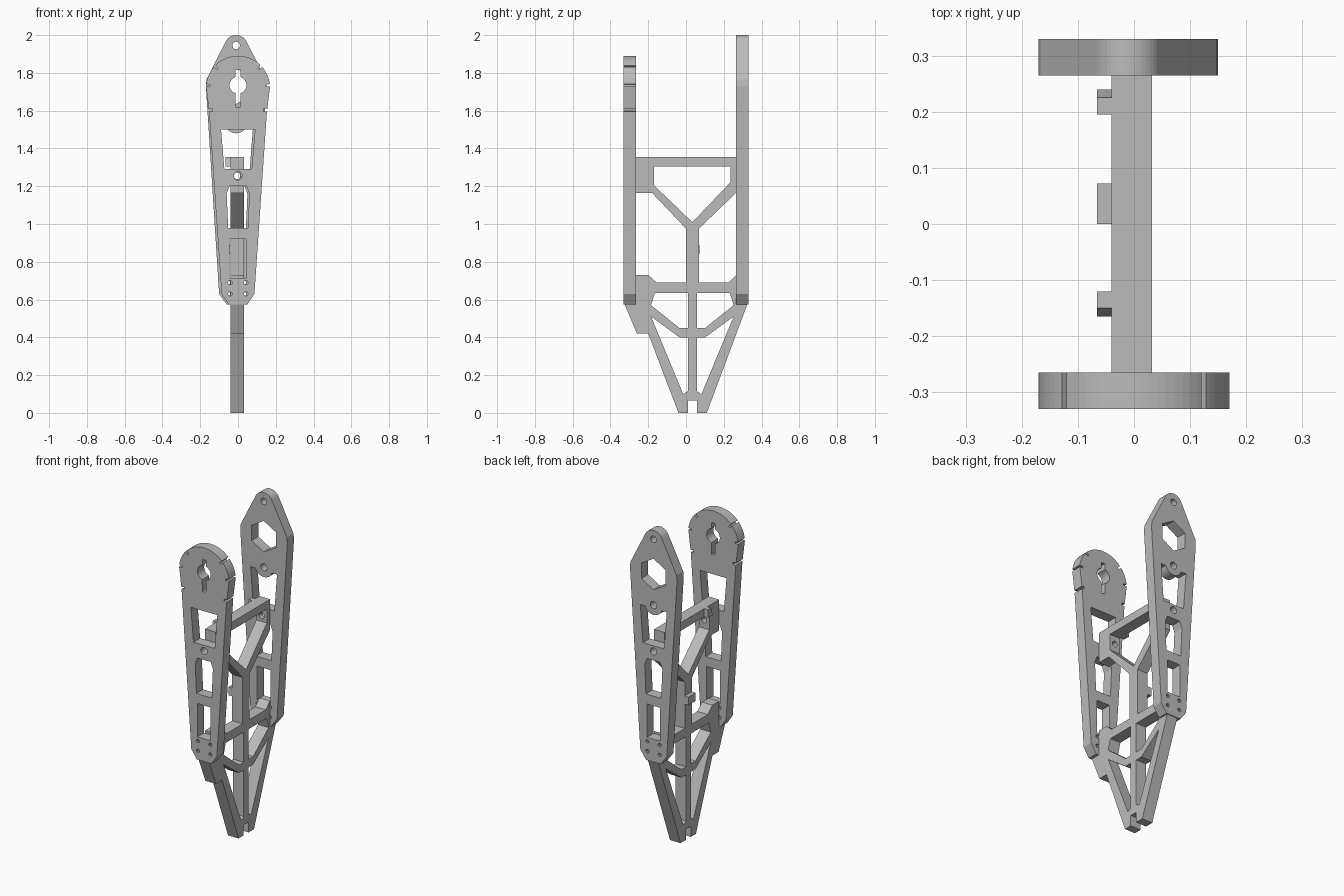
import bpy, bmesh
from math import sin, cos, pi, radians
from mathutils import Matrix

cube = bpy.data.objects.get("Cube")
if cube:
    bpy.data.objects.remove(cube, do_unlink=True)

grey = bpy.data.materials.new("plain grey")
grey.use_nodes = True
grey.diffuse_color = (0.5, 0.5, 0.5, 1)
grey.node_tree.nodes["Principled BSDF"].inputs["Base Color"].default_value = (0.5, 0.5, 0.5, 1)


def arc(cx, cy, r, start, end, n):
    """Points on an arc, angles in degrees."""
    angles = [radians(start + (end - start) * i / n) for i in range(n + 1)]
    return [(cx + r * cos(a), cy + r * sin(a)) for a in angles]


def circle(cx, cy, r, n=20, start=0):
    return arc(cx, cy, r, start, start + 360, n)[:-1]


def mirrored(half, centre=0):
    """Close a half outline with its mirror image."""
    return half + [(2 * centre - u, v) for u, v in reversed(half)]


def flip(loop, centre):
    return [(2 * centre - u, v) for u, v in loop]


def slab(name, loops, thickness, matrix):
    """Extrude an outline with holes into a solid board."""
    curve = bpy.data.curves.new(name, 'CURVE')
    curve.dimensions = '2D'
    curve.fill_mode = 'BOTH'
    curve.extrude = thickness / 2
    for loop in loops:
        spline = curve.splines.new('POLY')
        spline.points.add(len(loop) - 1)
        for point, (u, v) in zip(spline.points, loop):
            point.co = (u, v, 0, 1)
        spline.use_cyclic_u = True
    temp = bpy.data.objects.new(name + "_curve", curve)
    bpy.context.collection.objects.link(temp)
    graph = bpy.context.evaluated_depsgraph_get()
    mesh = bpy.data.meshes.new_from_object(temp.evaluated_get(graph))
    bpy.data.objects.remove(temp, do_unlink=True)
    mesh.transform(matrix)
    bm = bmesh.new()
    bm.from_mesh(mesh)
    bmesh.ops.remove_doubles(bm, verts=bm.verts, dist=1e-5)
    bmesh.ops.recalc_face_normals(bm, faces=bm.faces)
    for face in bm.faces:
        face.smooth = False
    bm.to_mesh(mesh)
    bm.free()
    mesh.materials.clear()
    mesh.materials.append(grey)
    obj = bpy.data.objects.new(name, mesh)
    bpy.context.collection.objects.link(obj)
    return obj


def facing_front(y):
    return Matrix(((1, 0, 0, 0), (0, 0, -1, y), (0, 1, 0, 0), (0, 0, 0, 1)))


def facing_side(x):
    return Matrix(((0, 0, 1, x), (1, 0, 0, 0), (0, 1, 0, 0), (0, 0, 0, 1)))


def lower_holes(c):
    """Bolt hole, two lower windows and the joint relief holes of a plate."""
    holes = [
        circle(c, 1.255, 0.022),
        mirrored([(c + 0.045, 1.2), (c + 0.06, 1.16), (c + 0.052, 0.98)], c),
        mirrored([(c + 0.045, 0.92), (c + 0.045, 0.715)], c),
    ]
    for z in (0.69, 0.63):
        for side in (-1, 1):
            holes.append(circle(c + side * 0.042, z, 0.011, 10))
    return holes


# Front plate: round head with notches
def notch(angle):
    edge = arc(0, 1.72, 0.17, angle - 2, angle + 2, 1)
    floor = arc(0, 1.72, 0.148, angle - 2, angle + 2, 1)
    return [edge[0], floor[0], floor[1], edge[1]]


half = [(0.05, 0.575), (0.087, 0.63), (0.153, 1.595), (0.135, 1.597),
        (0.136, 1.612), (0.155, 1.61)]
half += notch(5) + arc(0, 1.72, 0.17, 10, 38, 5) + notch(43) + arc(0, 1.72, 0.17, 48, 87, 7)
keyhole = ([(0.012, 1.62)] + arc(0, 1.735, 0.045, -74, 74, 10) + [(0.012, 1.815)])
front_window = mirrored([(0.09, 1.5), (0.072, 1.29)])
slab("front_plate", [mirrored(half), mirrored(keyhole), front_window] + lower_holes(0),
     0.065, facing_front(-0.2975))

# Back plate: pointed head with hexagonal opening
C = -0.01
half = [(C + 0.05, 0.575), (C + 0.09, 0.63), (C + 0.16, 1.73), (C + 0.157, 1.765)]
half += arc(C, 1.938, 0.062, 26, 86, 7)
back_window = [(C - 0.09, 1.52), (C - 0.072, 1.29), (C + 0.072, 1.29), (C + 0.09, 1.52)]
back_window += arc(C, 1.54, 0.06, -20, -160, 10)
slab("back_plate", [mirrored(half, C), circle(C, 1.945, 0.02), circle(C, 1.73, 0.095, 6, 30),
                    circle(C, 1.54, 0.022), back_window] + lower_holes(C),
     0.065, facing_front(0.2975))

# Centre truss joining the plates
M = 0.0335
outline = [(-0.04, 0), (0.01, 0), (0.01, 0.065), (0.057, 0.065), (0.057, 0), (0.11, 0),
           (0.325, 0.575), (0.265, 0.575), (0.265, 0.73), (0.225, 0.69), (0.068, 0.69),
           (0.068, 0.975), (0.265, 1.165), (0.265, 1.355), (-0.265, 1.355), (-0.265, 1.165),
           (-0.18, 1.165), (0, 0.975), (0, 0.69), (-0.155, 0.69), (-0.2, 0.73),
           (-0.265, 0.73), (-0.265, 0.575), (-0.325, 0.575), (-0.26, 0.42), (-0.2, 0.42)]
upper_opening = [(-0.17, 1.305), (0.235, 1.305), (0.235, 1.22), (M, 1.01), (-0.17, 1.205)]
middle_opening = [(-0.165, 0.635), (0.01, 0.635), (0.01, 0.45), (-0.035, 0.45), (-0.185, 0.57)]
lower_opening = [(-0.185, 0.51), (-0.035, 0.4), (0.01, 0.4), (0.01, 0.115), (-0.015, 0.1)]
truss = slab("centre_truss", [outline, upper_opening, middle_opening, flip(middle_opening, M),
                              lower_opening, flip(lower_opening, M)],
             0.072, facing_side(-0.004))

# Bolt bore through the upper truss ends
bpy.ops.mesh.primitive_cylinder_add(vertices=20, radius=0.018, depth=0.7,
                                    location=(-0.004, 0, 1.255), rotation=(pi / 2, 0, 0))
bore = bpy.context.object
bore.name = "bore_cutter"
bore.hide_render = True
cut = truss.modifiers.new("bore", 'BOOLEAN')
cut.operation = 'DIFFERENCE'
cut.object = bore
graph = bpy.context.evaluated_depsgraph_get()
bored = bpy.data.meshes.new_from_object(truss.evaluated_get(graph))
truss.modifiers.clear()
truss.data = bored
bpy.data.objects.remove(bore, do_unlink=True)

# Small tabs on the side of the truss
top_tab = [(-0.165, 1.305), (-0.12, 1.305), (-0.12, 1.355), (-0.15, 1.355)]
slab("front_top_tab", [top_tab], 0.027, facing_side(-0.0525))
slab("back_top_tab", [flip(top_tab, 0.0375)], 0.027, facing_side(-0.0525))
slab("spine_tab", [[(0, 0.84), (0.072, 0.84), (0.072, 0.89), (0, 0.89)]],
     0.027, facing_side(-0.0525))
